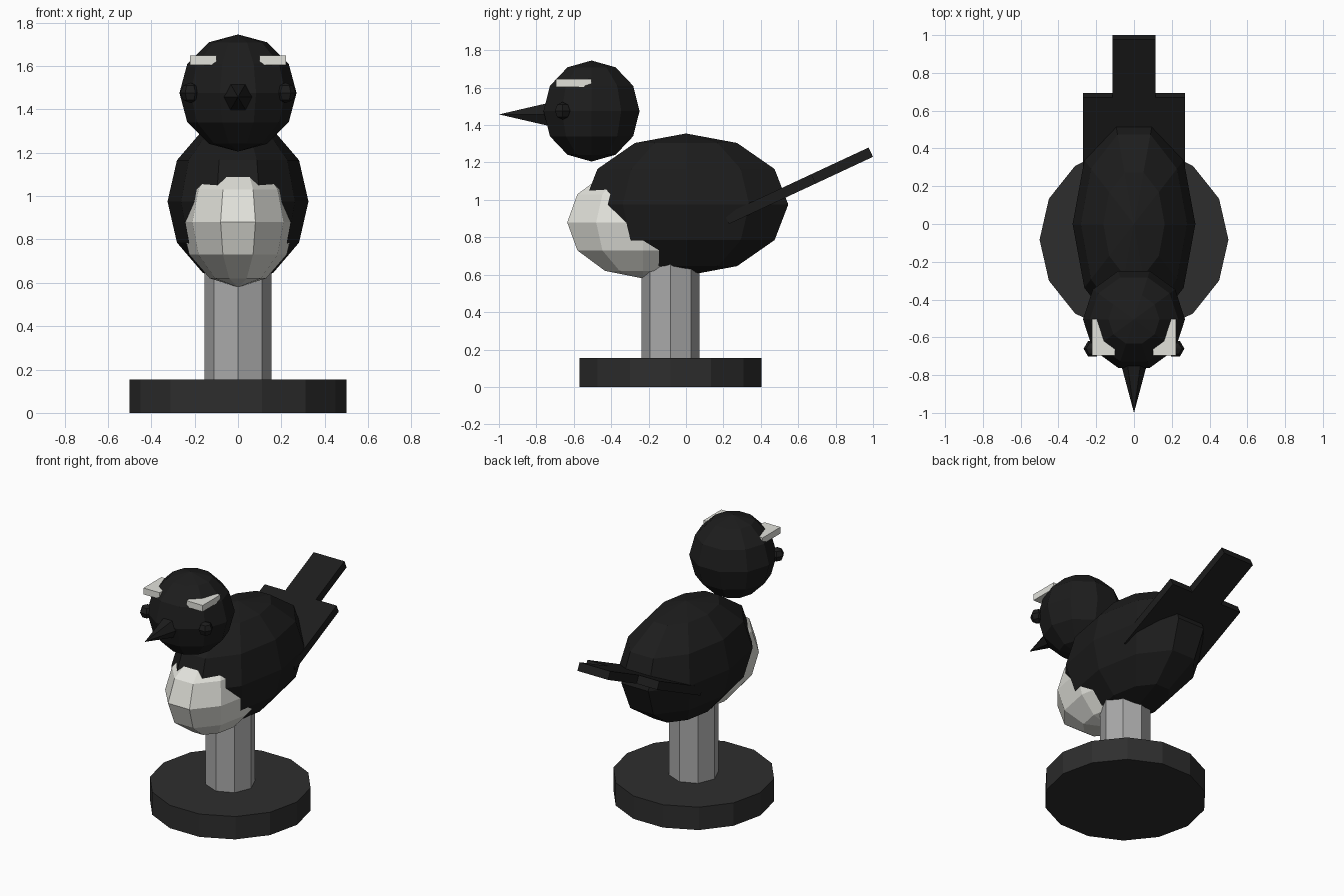
import bpy, bmesh
from math import sin, cos, pi, radians
from mathutils import Matrix, Vector

if "Cube" in bpy.data.objects:
    bpy.data.objects.remove(bpy.data.objects["Cube"])


def material(name, r, g, b):
    m = bpy.data.materials.new(name)
    m.diffuse_color = (r, g, b, 1)
    m.use_nodes = True
    m.node_tree.nodes["Principled BSDF"].inputs["Base Color"].default_value = m.diffuse_color
    return m


BLACK = material("black", 0.012, 0.012, 0.012)
DARK = material("dark", 0.027, 0.027, 0.027)
WHITE = material("white", 0.76, 0.76, 0.71)
GREY = material("grey", 0.4, 0.4, 0.4)


def finish(name, bm, mat):
    bmesh.ops.recalc_face_normals(bm, faces=bm.faces)
    mesh = bpy.data.meshes.new(name)
    bm.to_mesh(mesh)
    bm.free()
    mesh.materials.append(mat)
    ob = bpy.data.objects.new(name, mesh)
    bpy.context.collection.objects.link(ob)
    return ob


def lathe(name, profile, sides, mat, loc, scale=(1, 1, 1), tilt=0):
    """Flat-faced solid from (radius, height) points, first corner on +x."""
    bm = bmesh.new()
    rings = []
    for r, z in profile:
        if r < 1e-6:
            rings.append([bm.verts.new((0, 0, z))])
        else:
            rings.append([bm.verts.new((r * cos(2 * pi * i / sides), r * sin(2 * pi * i / sides), z))
                          for i in range(sides)])
    for a, b in zip(rings, rings[1:]):
        for i in range(sides):
            j = (i + 1) % sides
            corners = [a[i % len(a)], a[j % len(a)], b[j % len(b)], b[i % len(b)]]
            bm.faces.new(list(dict.fromkeys(corners)))
    for end in (rings[0], rings[-1]):
        if len(end) > 1:
            bm.faces.new(end)
    bm.transform(Matrix.Translation(loc) @ Matrix.Rotation(tilt, 4, 'X')
                 @ Matrix.Diagonal((*scale, 1)))
    return finish(name, bm, mat)


def ball(name, sides, rings, mat, loc, scale):
    profile = [(sin(pi * k / rings), -cos(pi * k / rings)) for k in range(rings + 1)]
    return lathe(name, profile, sides, mat, loc, scale)


# stand
lathe("base", [(0.5, 0), (0.5, 0.155)], 14, DARK, (0, -0.083, 0))
lathe("post", [(0.155, 0.14), (0.155, 0.68)], 8, GREY, (0, -0.083, 0))

# body, breast patch and head
ball("body", 10, 6, BLACK, (0, 0, 0.975), (0.325, 0.575, 0.38))
ball("breast", 10, 6, WHITE, (0, -0.23, 0.88), (0.26, 0.426, 0.30))
ball("head", 10, 6, BLACK, (0, -0.505, 1.475), (0.27, 0.27, 0.27))

# beak pointing forward
lathe("beak", [(0.08, 0), (0, 0.3)], 6, BLACK, (0, -0.7, 1.457), tilt=radians(90))

# eyes and brows, one per side
for side, s in (("left", -1), ("right", 1)):
    ball(side + "_eye", 6, 4, BLACK, (s * 0.22, -0.66, 1.476), (0.047, 0.047, 0.047))
    bm = bmesh.new()
    bmesh.ops.create_cube(bm, size=1, matrix=Matrix.Translation((s * 0.161, -0.6, 1.626))
                          @ Matrix.Diagonal((0.122, 0.192, 0.043, 1)))
    finish(side + "_brow", bm, WHITE)

# stepped tail: flat outline, thickened and tilted up about its tip
bm = bmesh.new()
half = [(0.27, -0.85), (0.27, -0.337), (0.115, -0.337), (0.115, 0)]
outline = half + [(-x, y) for x, y in reversed(half)]
face = bm.faces.new([bm.verts.new((x, y, -0.0275)) for x, y in outline])
top = bmesh.ops.extrude_face_region(bm, geom=[face])["geom"]
bmesh.ops.translate(bm, vec=Vector((0, 0, 0.055)),
                    verts=[v for v in top if isinstance(v, bmesh.types.BMVert)])
bm.transform(Matrix.Translation((0, 0.988, 1.255)) @ Matrix.Rotation(radians(25), 4, 'X'))
finish("tail", bm, BLACK)
